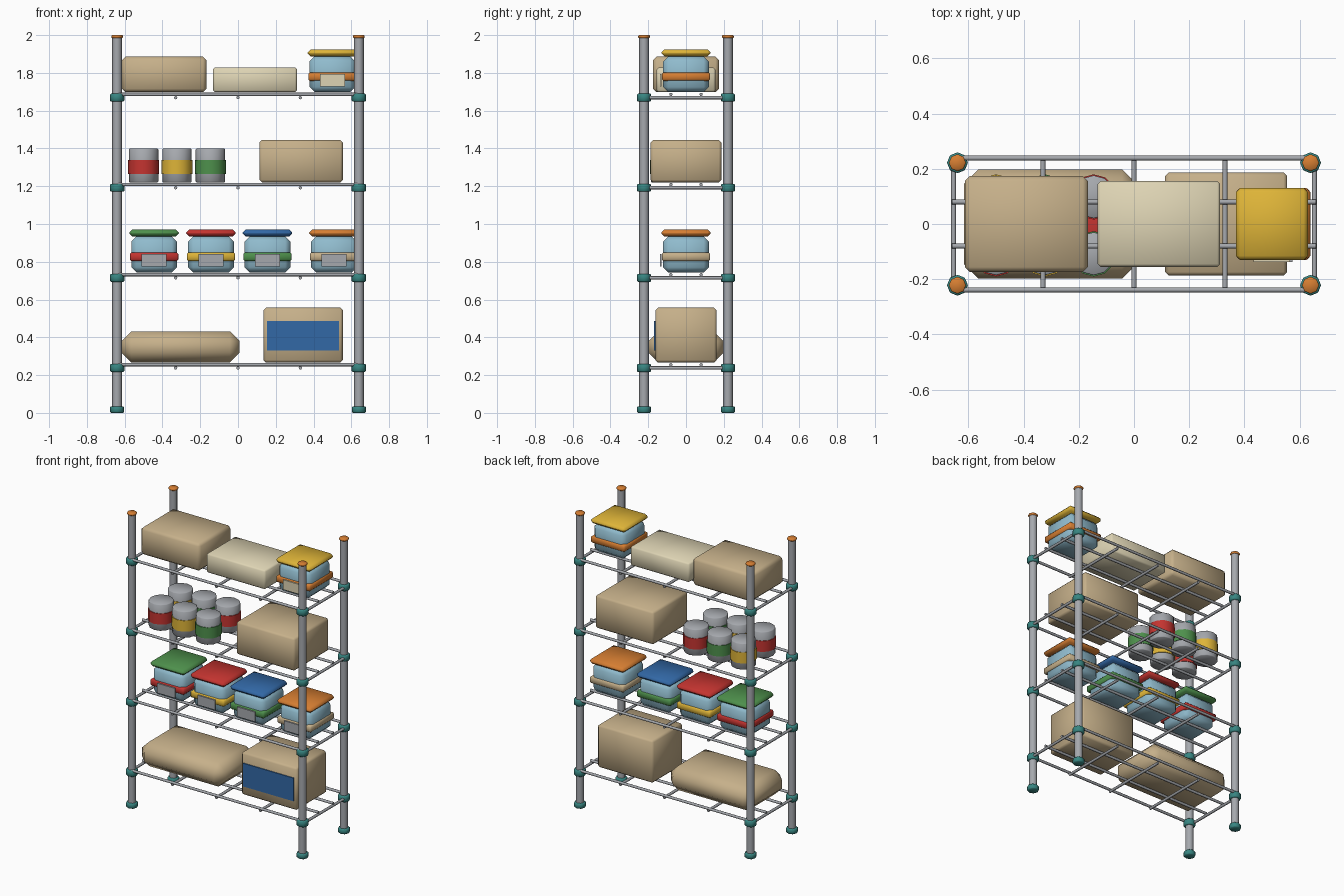
import bpy, bmesh, math
from mathutils import Matrix, Vector

if "Cube" in bpy.data.objects:
    bpy.data.objects.remove(bpy.data.objects["Cube"])


def linear(c):
    c /= 255
    return c / 12.92 if c <= 0.04045 else ((c + 0.055) / 1.055) ** 2.4


def material(name, *rgb):
    m = bpy.data.materials.new(name)
    m.use_nodes = True
    color = [linear(c) for c in rgb] + [1]
    m.diffuse_color = color
    m.node_tree.nodes["Principled BSDF"].inputs["Base Color"].default_value = color
    return m


grey = material("metal_grey", 166, 169, 174)
teal = material("teal_plastic", 56, 134, 130)
orange = material("orange", 214, 126, 50)
tan = material("tan_card", 198, 176, 138)
cream = material("cream_card", 222, 212, 180)
sky = material("pale_blue", 144, 187, 205)
yellow = material("yellow", 222, 180, 56)
red = material("red", 196, 52, 48)
green = material("green", 78, 144, 76)
blue = material("blue", 50, 104, 166)


def finish(name, bm, mat, angle=60):
    mesh = bpy.data.meshes.new(name)
    bm.to_mesh(mesh)
    bm.free()
    mesh.materials.append(mat)
    mesh.shade_smooth()
    mesh.set_sharp_from_angle(angle=math.radians(angle))
    ob = bpy.data.objects.new(name, mesh)
    bpy.context.collection.objects.link(ob)
    return ob


def box(name, center, size, mat, bevel=0.0):
    """Box from its bottom centre, with chamfered edges."""
    bm = bmesh.new()
    x, y, z = center
    place = Matrix.Translation((x, y, z + size[2] / 2)) @ Matrix.Diagonal((*size, 1))
    bmesh.ops.create_cube(bm, size=1, matrix=place)
    if bevel:
        bmesh.ops.bevel(bm, geom=bm.edges[:], offset=bevel, segments=1,
                        affect='EDGES', clamp_overlap=True)
    return finish(name, bm, mat)


def rod(name, start, end, radius, mat, sides=8, bevel=0.0):
    """Round bar between two points, optionally with chamfered rims."""
    bm = bmesh.new()
    a, b = Vector(start), Vector(end)
    turn = (b - a).to_track_quat('Z', 'Y').to_matrix().to_4x4()
    bmesh.ops.create_cone(bm, cap_ends=True, segments=sides, radius1=radius,
                          radius2=radius, depth=(b - a).length,
                          matrix=Matrix.Translation((a + b) / 2) @ turn)
    if bevel:
        rims = [e for e in bm.edges if any(len(f.verts) == sides for f in e.link_faces)]
        bmesh.ops.bevel(bm, geom=rims, offset=bevel, segments=1, affect='EDGES')
    return finish(name, bm, mat, 50)


# Frame: posts, feet, caps, collars and shelf bars
PX, PY = 0.64, 0.222
LEVELS = [0.238 + 0.477 * i for i in range(4)]
for sx in (-1, 1):
    for sy in (-1, 1):
        x, y = sx * PX, sy * PY
        rod("post", (x, y, 0.01), (x, y, 1.99), 0.026, grey)
        rod("foot", (x, y, 0), (x, y, 0.035), 0.037, teal, bevel=0.005)
        rod("post_cap", (x, y, 1.984), (x, y, 2), 0.031, orange, bevel=0.004)
        for z in LEVELS:
            rod("collar", (x, y, z - 0.021), (x, y, z + 0.021), 0.038, teal, bevel=0.005)

BAR = 0.009
for z in LEVELS:
    for s in (-1, 1):
        rod("outer_rail", (-PX, s * 0.239, z + 0.017), (PX, s * 0.239, z + 0.017), BAR, grey)
        rod("inner_rail", (-0.66, s * 0.08, z + 0.017), (0.66, s * 0.08, z + 0.017), BAR, grey)
        rod("side_rail", (s * 0.654, -PY, z), (s * 0.654, PY, z), BAR, grey)
    for x in (-0.33, 0, 0.33):
        rod("cross_bar", (x, -0.235, z), (x, 0.235, z), BAR, grey)

TOPS = [z + 0.029 for z in LEVELS]


# Storage tubs with lid, band and front label
def tub(x, z, lid, band, label):
    box("tub_body", (x, 0, z), (0.242, 0.242, 0.19), sky, 0.027)
    box("tub_lid", (x, 0, z + 0.19), (0.262, 0.262, 0.037), lid, 0.016)
    box("tub_band", (x, 0, z + 0.06), (0.256, 0.256, 0.045), band, 0.008)
    box("tub_label", (x, -0.133, z + 0.03), (0.132, 0.009, 0.066), label)


for x, lid, band in ((-0.444, green, red), (-0.143, red, yellow),
                     (0.156, blue, green), (0.508, orange, tan)):
    tub(x, TOPS[2 - 1], lid, band, grey)
tub(0.5, TOPS[3], yellow, orange, cream)

# Paint cans in two rows
z = TOPS[2]
for y, bands in ((-0.108, (red, yellow, green)), (0.098, (yellow, green, red))):
    for i, band in enumerate(bands):
        x = -0.5 + 0.177 * i
        rod("can", (x, y, z), (x, y, z + 0.178), 0.078, grey, 12, 0.004)
        rod("can_band", (x, y, z + 0.045), (x, y, z + 0.119), 0.082, band, 12)

# Boxes and soft bag
box("top_box", (-0.39, 0, TOPS[3]), (0.446, 0.348, 0.188), tan, 0.018)
box("flat_box", (0.09, 0, TOPS[3]), (0.444, 0.31, 0.131), cream, 0.01)
box("wide_box", (0.334, 0, TOPS[2]), (0.442, 0.374, 0.224), tan, 0.013)
box("tall_box", (0.345, 0, TOPS[0]), (0.42, 0.324, 0.29), tan, 0.013)
box("tall_box_panel", (0.344, -0.164, 0.33), (0.38, 0.009, 0.157), blue)
box("soft_bag", (-0.304, 0, TOPS[0]), (0.626, 0.396, 0.165), tan, 0.052)
